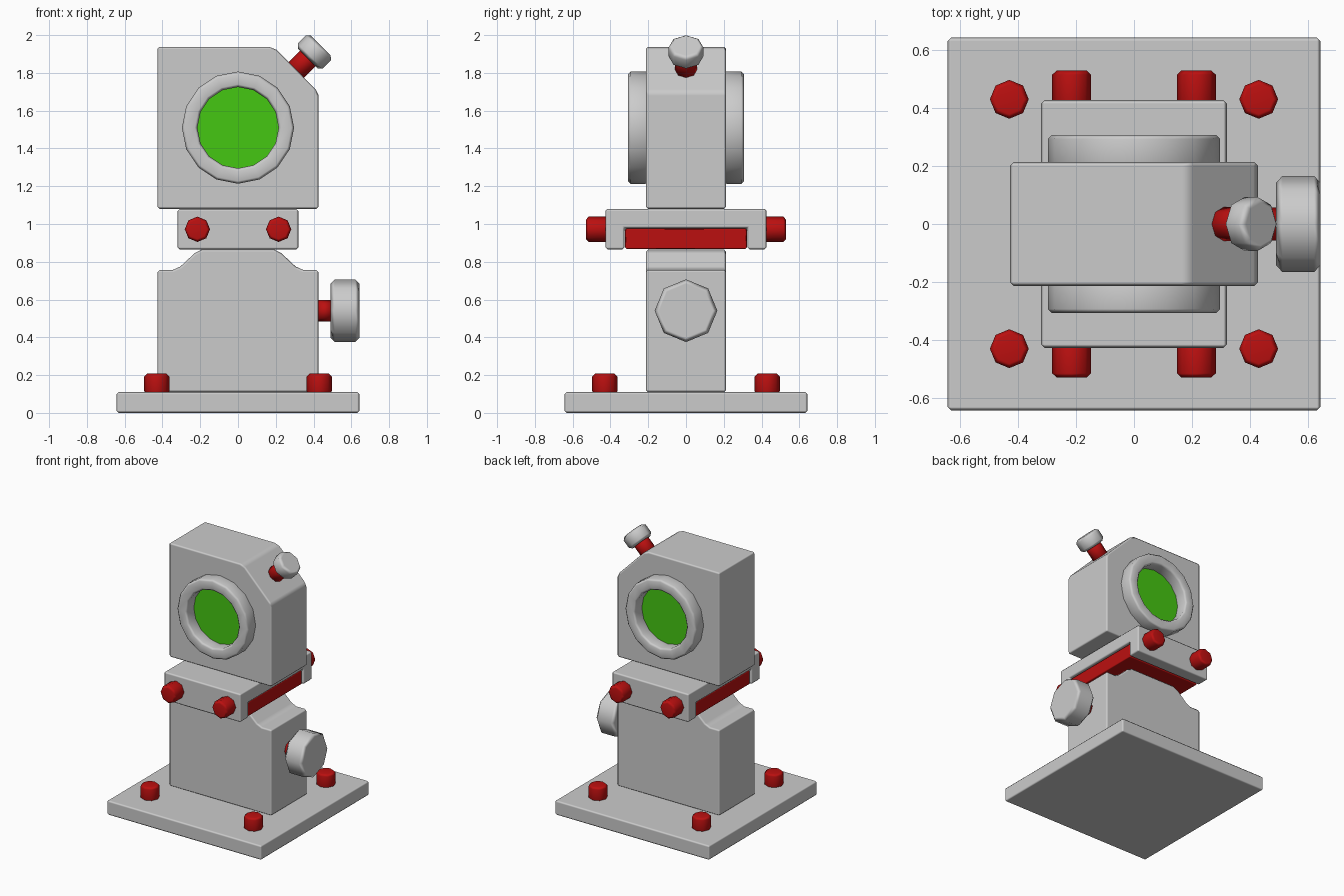
import bpy
import bmesh
import math
from mathutils import Matrix, Vector

cube = bpy.data.objects.get("Cube")
if cube:
    bpy.data.objects.remove(cube, do_unlink=True)


def material(name, rgb):
    m = bpy.data.materials.new(name)
    m.use_nodes = True
    m.diffuse_color = (*rgb, 1)
    m.node_tree.nodes["Principled BSDF"].inputs["Base Color"].default_value = (*rgb, 1)
    return m


GREY = material("light_grey", (0.6, 0.6, 0.6))
RED = material("red", (0.5, 0.005, 0.005))
GREEN = material("green", (0.06, 0.57, 0.006))


def finish(name, bm, mat, bevel):
    """Turn a bmesh into an object with softened rims and clean shading."""
    bmesh.ops.recalc_face_normals(bm, faces=bm.faces)
    mesh = bpy.data.meshes.new(name)
    bm.to_mesh(mesh)
    bm.free()
    mesh.materials.append(mat)
    ob = bpy.data.objects.new(name, mesh)
    bpy.context.collection.objects.link(ob)
    for p in mesh.polygons:
        p.use_smooth = True
    if bevel:
        mod = ob.modifiers.new("bevel", 'BEVEL')
        mod.width = bevel
        mod.segments = 1
        mod.limit_method = 'ANGLE'
        mod.angle_limit = math.radians(60)
    weighted = ob.modifiers.new("weighted_normals", 'WEIGHTED_NORMAL')
    weighted.weight = 100
    return ob


def extrude(name, profile, axis, half, mat, bevel=0.012):
    """Extrude a closed outline to both sides along x or y."""
    bm = bmesh.new()
    if axis == 'X':
        verts = [bm.verts.new((-half, a, z)) for a, z in profile]
        move = Vector((2 * half, 0, 0))
    else:
        verts = [bm.verts.new((a, -half, z)) for a, z in profile]
        move = Vector((0, 2 * half, 0))
    face = bm.faces.new(verts)
    new = bmesh.ops.extrude_face_region(bm, geom=[face], use_keep_orig=True)["geom"]
    bmesh.ops.translate(bm, vec=move, verts=[v for v in new if isinstance(v, bmesh.types.BMVert)])
    return finish(name, bm, mat, bevel)


def rod(name, start, end, radius, mat, sides=8, bevel=0.015):
    """Prism running from start to end, with corners on the main axes."""
    a, b = Vector(start), Vector(end)
    d = b - a
    turn = d.to_track_quat('Z', 'Y').to_matrix().to_4x4()
    bm = bmesh.new()
    bmesh.ops.create_cone(bm, cap_ends=True, segments=sides, radius1=radius,
                          radius2=radius, depth=d.length,
                          matrix=Matrix.Translation((a + b) / 2) @ turn)
    return finish(name, bm, mat, bevel)


def mirrored(half):
    """Full outline from its right half, listed bottom to top."""
    return half + [(-a, z) for a, z in reversed(half)]


# Base plate and corner bolts
extrude("base_plate", mirrored([(0.643, 0), (0.643, 0.11)]), 'Y', 0.643, GREY)
for sx in (-1, 1):
    for sy in (-1, 1):
        x, y = 0.43 * sx, 0.43 * sy
        rod("base_bolt", (x, y, 0.1), (x, y, 0.208), 0.067, RED)

# Lower body with sloped shoulders
shoulder = [(0.427, 0.11), (0.427, 0.757), (0.345, 0.757), (0.305, 0.775),
            (0.23, 0.845), (0.19, 0.865)]
extrude("lower_body", mirrored(shoulder), 'Y', 0.213, GREY)

# Clamp bridge, its rail and clamping bolts
bridge = [(0.325, 0.977), (0.325, 0.865), (0.427, 0.865), (0.427, 1.08)]
extrude("clamp_bridge", mirrored(bridge), 'X', 0.32, GREY)
extrude("clamp_rail", mirrored([(0.322, 0.867), (0.322, 0.975)]), 'X', 0.308, RED, 0.008)
for sx in (-1, 1):
    for sy in (-1, 1):
        rod("clamp_bolt", (0.215 * sx, 0.41 * sy, 0.972),
            (0.215 * sx, 0.53 * sy, 0.972), 0.067, RED)

# Upper head with one cut corner
head = [(-0.427, 1.08), (0.427, 1.08), (0.427, 1.68), (0.412, 1.712),
        (0.205, 1.922), (0.165, 1.938), (-0.427, 1.938)]
extrude("upper_head", head, 'Y', 0.213, GREY)

# Lens rims and glass on both faces
LENS_Z = 1.51
for side, s in (("front", -1), ("back", 1)):
    bm = bmesh.new()
    loop = [bm.verts.new((r, y * s, LENS_Z))
            for r, y in ((0.215, 0.2), (0.297, 0.2), (0.297, 0.307), (0.215, 0.307))]
    edges = [bm.edges.new((loop[i], loop[(i + 1) % 4])) for i in range(4)]
    bmesh.ops.spin(bm, geom=loop + edges, cent=(0, 0, LENS_Z), axis=(0, 1, 0),
                   angle=math.tau, steps=16, use_merge=True)
    bmesh.ops.remove_doubles(bm, verts=bm.verts, dist=0.0001)
    finish(side + "_lens_rim", bm, GREY, 0.014)
    rod(side + "_lens_glass", (0, 0.21 * s, LENS_Z), (0, 0.218 * s, LENS_Z),
        0.215, GREEN, 16, 0)

# Side knob
rod("side_knob_stem", (0.41, 0, 0.541), (0.51, 0, 0.541), 0.057, RED, 8, 0)
rod("side_knob", (0.49, 0, 0.541), (0.643, 0, 0.541), 0.166, GREY, 8, 0.022)

# Slanted top knob, square to the cut corner
centre = Vector((0.404, 0, 1.911))
slant = Vector((1, 0, 1)).normalized()
rod("top_knob_stem", centre - slant * 0.16, centre, 0.058, RED, 8, 0)
rod("top_knob", centre - slant * 0.049, centre + slant * 0.049, 0.093, GREY, 8, 0.018)
